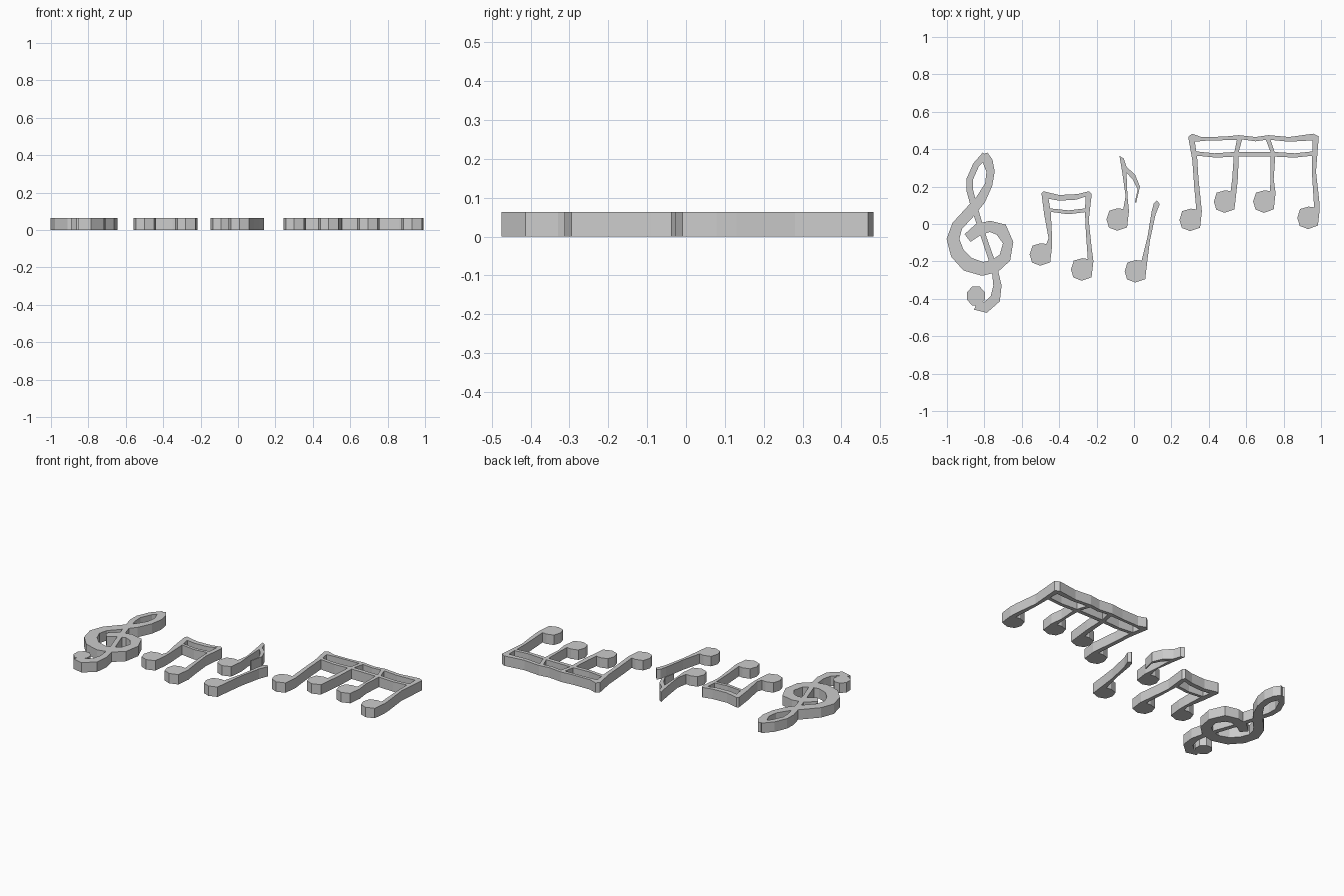
import bpy, bmesh, math
from mathutils import Vector

T = 0.064                                   # plate thickness
HEAD = [(.03, .056), (0, .06), (-.045, .047), (-.06, 0), (-.047, -.043),
        (-.003, -.06), (.05, -.042), (.06, .045)]


def plate(name, loops):
    """Flat plate from an outline followed by any hole outlines."""
    cu = bpy.data.curves.new(name, 'CURVE')
    cu.dimensions, cu.fill_mode, cu.extrude = '2D', 'BOTH', T / 2
    for pts in loops:
        sp = cu.splines.new('POLY')
        sp.points.add(len(pts) - 1)
        for p, (x, y) in zip(sp.points, pts):
            p.co = (x, y, 0, 1)
        sp.use_cyclic_u = True
    tmp = bpy.data.objects.new(name + "_outline", cu)
    bpy.context.collection.objects.link(tmp)
    bpy.context.view_layer.update()
    me = bpy.data.meshes.new_from_object(tmp.evaluated_get(bpy.context.evaluated_depsgraph_get()))
    bpy.data.objects.remove(tmp)
    bm = bmesh.new()
    bm.from_mesh(me)
    bmesh.ops.remove_doubles(bm, verts=bm.verts, dist=1e-5)
    bmesh.ops.translate(bm, verts=bm.verts, vec=(0, 0, T / 2))
    bmesh.ops.recalc_face_normals(bm, faces=bm.faces)
    for f in bm.faces:
        f.smooth = False
    bm.to_mesh(me)
    bm.free()
    me.name = name
    ob = bpy.data.objects.new(name, me)
    bpy.context.collection.objects.link(ob)
    return ob


def head(x, y):
    """Note head, walked from the left to the right edge of its stem."""
    return [(x + a, y + b) for a, b in HEAD]


def stroke(path):
    """Outline of a brush stroke given as (x, y, half width)."""
    left, right = [], []
    for i, (x, y, w) in enumerate(path):
        a, b = path[max(i - 1, 0)], path[min(i + 1, len(path) - 1)]
        d = Vector((b[0] - a[0], b[1] - a[1])).normalized() * w
        left.append((x - d.y, y + d.x))
        right.append((x + d.y, y - d.x))
    return left + right[::-1]


def union(ob, other):
    mod = ob.modifiers.new("join", 'BOOLEAN')
    mod.operation, mod.solver, mod.object = 'UNION', 'EXACT', other
    bpy.context.view_layer.objects.active = ob
    bpy.ops.object.modifier_apply(modifier=mod.name)
    bpy.data.objects.remove(other)


# Treble clef: spiral stroke, stem stroke and end ball
clef = plate("treble_clef", [stroke([
    (-.89, -.075, .026), (-.83, -.028, .032), (-.77, -.013, .03), (-.71, -.03, .036),
    (-.673, -.10, .028), (-.69, -.18, .032), (-.745, -.225, .036), (-.81, -.24, .037),
    (-.89, -.215, .04), (-.945, -.155, .038), (-.968, -.08, .034), (-.945, -.01, .03),
    (-.885, .055, .03), (-.82, .13, .027), (-.777, .21, .02), (-.767, .28, .022),
    (-.782, .335, .027), (-.80, .375, .018)])])
union(clef, plate("clef_stem", [stroke([
    (-.795, .37, .018), (-.845, .315, .017), (-.878, .24, .017), (-.878, .18, .018),
    (-.857, .10, .017), (-.80, -.08, .014), (-.745, -.24, .016), (-.73, -.33, .022),
    (-.742, -.40, .028), (-.795, -.447, .029), (-.845, -.43, .03)])]))
union(clef, plate("clef_ball", [[(-.845 + .051 * math.cos((k + .5) * math.pi / 4),
                                  -.385 + .055 * math.sin((k + .5) * math.pi / 4))
                                 for k in range(8)]]))

# Pair of beamed notes
plate("beamed_pair", [
    [(-.457, -.075), (-.48, .05), (-.495, .165), (-.485, .175), (-.40, .155), (-.30, .16),
     (-.24, .175), (-.226, .16), (-.242, .02), (-.225, -.14)] + head(-.277, -.243)[::-1]
    + [(-.257, -.05), (-.262, .063), (-.35, .052), (-.445, .065), (-.438, -.07)]
    + head(-.498, -.163)[::-1],
    [(-.457, .135), (-.40, .125), (-.31, .13), (-.258, .147), (-.262, .083),
     (-.35, .073), (-.448, .083)]])

# Eighth note with a curled flag
plate("flagged_note", [head(-.087, .024) + [
    (-.035, .15), (-.04, .275), (-.005, .235), (.02, .185), (.004, .115), (.012, .115),
    (.032, .20), (.005, .265), (-.04, .305), (-.055, .35), (-.078, .365), (-.062, .27),
    (-.045, .15)]])

# Plain note with a leaning stem
plate("plain_note", [head(.01, -.253) + [
    (.085, -.09), (.115, .05), (.138, .107), (.122, .125), (.106, .11), (.095, .07),
    (.072, -.07)]])

# Four beamed notes
plate("beamed_four", [
    [(.29, .465), (.31, .483), (.36, .465), (.48, .467), (.56, .475), (.65, .465),
     (.72, .475), (.83, .465), (.96, .483), (.988, .468), (.973, .28), (.99, .13)]
    + head(.933, .033)[::-1]
    + [(.953, .25), (.952, .365), (.86, .355), (.755, .36), (.747, .24)]
    + head(.697, .12)[::-1] + [(.73, .24), (.73, .36), (.56, .36), (.555, .24)]
    + head(.487, .12)[::-1] + [(.525, .24), (.533, .36), (.44, .355), (.337, .365),
                               (.345, .24)]
    + head(.303, .022)[::-1] + [(.322, .20), (.312, .34)],
    [(.325, .44), (.38, .445), (.55, .45), (.537, .385), (.43, .378), (.333, .388)],
    [(.578, .452), (.65, .442), (.705, .45), (.73, .385), (.56, .385)],
    [(.73, .45), (.83, .44), (.953, .447), (.955, .388), (.86, .378), (.752, .385)]])
